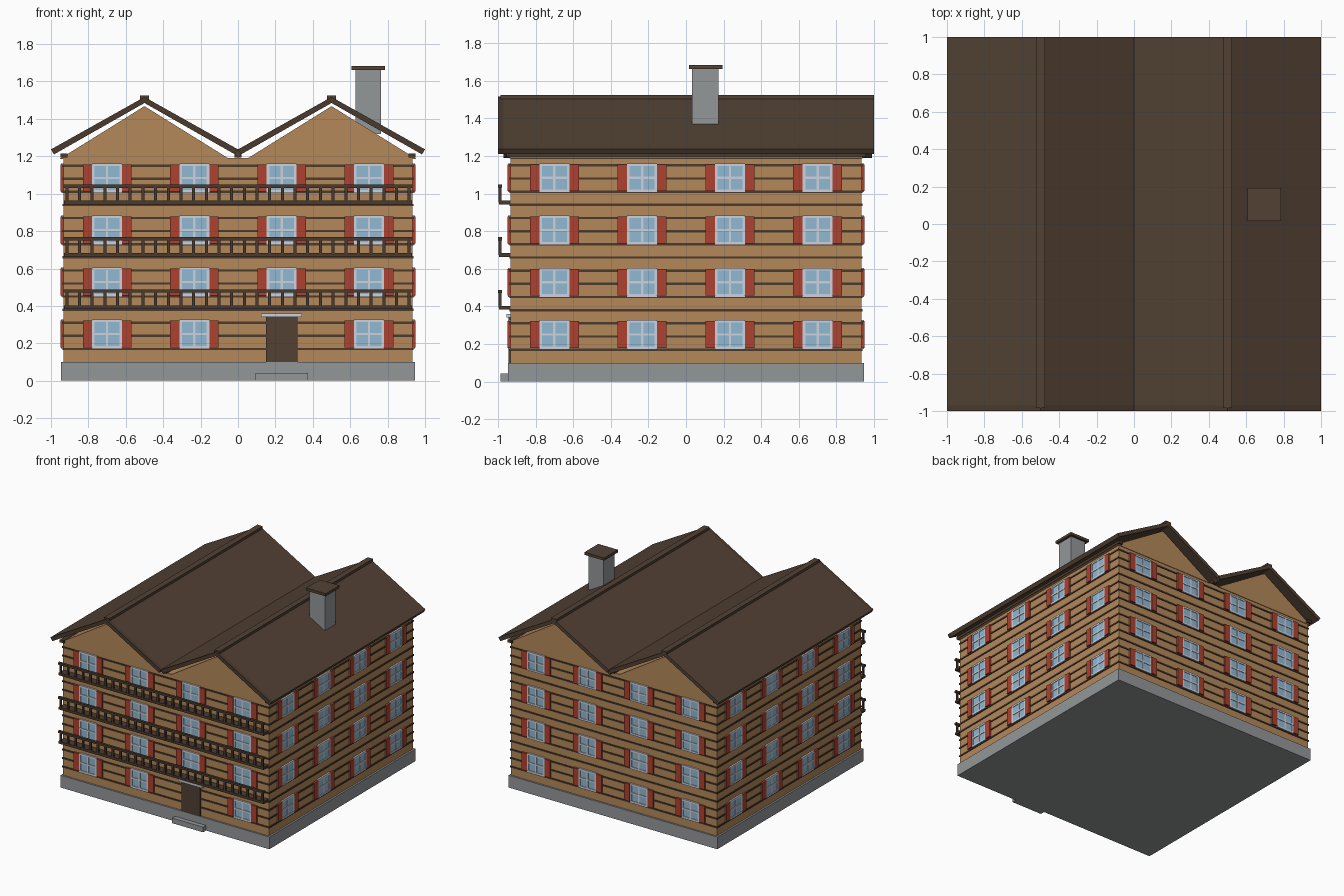
import bpy, bmesh, math
from mathutils import Matrix, Vector

if "Cube" in bpy.data.objects:
    bpy.data.objects.remove(bpy.data.objects["Cube"])


def material(name, r, g, b):
    def lin(c):
        c /= 255
        return c / 12.92 if c <= 0.04045 else ((c + 0.055) / 1.055) ** 2.4
    m = bpy.data.materials.new(name)
    m.diffuse_color = (lin(r), lin(g), lin(b), 1)
    m.use_nodes = True
    m.node_tree.nodes["Principled BSDF"].inputs["Base Color"].default_value = m.diffuse_color
    return m


WOOD = material("honey_wood", 180, 137, 90)
ROOF = material("roof_brown", 82, 65, 52)
TRIM = material("dark_trim", 74, 58, 46)
STONE = material("grey_stone", 148, 151, 153)
RED = material("shutter_red", 174, 66, 48)
GLASS = material("window_glass", 144, 184, 210)
FRAME = material("frame_white", 205, 210, 220)


def finish(name, bm, mat):
    bmesh.ops.recalc_face_normals(bm, faces=bm.faces)
    me = bpy.data.meshes.new(name)
    bm.to_mesh(me)
    bm.free()
    me.materials.append(mat)
    ob = bpy.data.objects.new(name, me)
    bpy.context.collection.objects.link(ob)
    return ob


def add_box(bm, x0, x1, y0, y1, z0, z1, turn=Matrix()):
    mid = Matrix.Translation(((x0 + x1) / 2, (y0 + y1) / 2, (z0 + z1) / 2))
    size = Matrix.Diagonal((x1 - x0, y1 - y0, z1 - z0, 1))
    bmesh.ops.create_cube(bm, size=1, matrix=turn @ mid @ size)


def boxes(name, mat, items):
    bm = bmesh.new()
    for it in items:
        add_box(bm, *it)
    return finish(name, bm, mat)


def prism(name, mat, outlines, y0, y1):
    """Extrude closed (x, z) outlines along y."""
    bm = bmesh.new()
    for pts in outlines:
        f = bm.faces.new([bm.verts.new((x, y0, z)) for x, z in pts])
        ext = bmesh.ops.extrude_face_region(bm, geom=[f])
        vs = [v for v in ext["geom"] if isinstance(v, bmesh.types.BMVert)]
        bmesh.ops.translate(bm, verts=vs, vec=(0, y1 - y0, 0))
    return finish(name, bm, mat)


# Base, walls and entrance step
boxes("foundation", STONE, [(-.947, .947, -.947, .947, 0, .10)])
boxes("entrance_step", STONE, [(.093, .373, -.985, -.94, 0, .042)])
boxes("walls", WOOD, [(-.933, .933, -.933, .933, .10, 1.19)])

# Dark seams between the wall planks
boxes("plank_seams", TRIM, [(-.939, .939, -.939, .939, .164 + .07 * i, .176 + .07 * i)
                            for i in range(15)])

# Twin gables
prism("gables", WOOD, [[(c - .455, 1.185), (c + .455, 1.185), (c, 1.468)]
                       for c in (-.5, .5)], -.938, .938)
boxes("eave_beams", TRIM, [(x - .018, x + .018, -.955, .955, 1.193, 1.215)
                           for x in (-.93, 0, .93)])

# Roof slabs, front bargeboards and ridge caps
slabs = []
for c in (-.5, .5):
    for s in (-1, 1):
        slabs.append([(c + s * .5, 1.237), (c, 1.517), (c, 1.485), (c + s * .484, 1.210)])
prism("roof_slabs", ROOF, slabs, -.97, 1.0)
prism("bargeboards", TRIM, slabs, -1.0, -.97)
boxes("ridge_caps", ROOF, [(c - .024, c + .024, -.985, 1.0, 1.487, 1.524)
                           for c in (-.5, .5)])
prism("valley_strip", ROOF, [[(-.04, 1.235), (.04, 1.235), (0, 1.19)]], -.97, .99)

# Chimney
boxes("chimney", STONE, [(.628, .765, .032, .173, 1.32, 1.665)])
boxes("chimney_cap", ROOF, [(.607, .785, .015, .193, 1.662, 1.684)])

# Windows on all four sides, leaving out the front door position
glass, frames, shutters = [], [], []
for side in range(4):
    turn = Matrix.Rotation(math.radians(90 * side), 4, "Z")
    for row in range(4):
        z = .25 + .278 * row
        for col in range(4):
            if side == 0 and row == 0 and col == 2:
                continue
            x = -.70 + .4667 * col
            glass.append((x - .075, x + .075, -.941, -.93, z - .073, z + .073, turn))
            for dx, w in ((-.073, .007), (0, .006), (.073, .007)):
                frames.append((x + dx - w, x + dx + w, -.945, -.93, z - .076, z + .076, turn))
            for dz, w in ((-.070, .007), (0, .006), (.070, .007)):
                frames.append((x - .08, x + .08, -.946, -.93, z + dz - w, z + dz + w, turn))
            for s in (-1, 1):
                cx = x + s * .105
                shutters.append((cx - .025, cx + .025, -.948, -.93, z - .071, z + .071, turn))
boxes("window_glass", GLASS, glass)
boxes("window_frames", FRAME, frames)
boxes("shutters", RED, shutters)

# Front door with lintel
boxes("door", ROOF, [(.150, .317, -.945, -.93, .10, .343)])
boxes("door_lintel", FRAME, [(.123, .343, -.955, -.93, .341, .359)])

# Three front balconies
decks, rails, posts = [], [], []
for level in range(3):
    z = .383 + .28 * level
    decks.append((-.93, .93, -.995, -.93, z, z + .02))
    rails.append((-.933, .933, -.999, -.979, z + .088, z + .105))
    for i in range(28):
        x = -.915 + 1.83 * i / 27
        posts.append((x - .008, x + .008, -.996, -.982, z + .01, z + .095))
boxes("balcony_decks", TRIM, decks)
boxes("balcony_rails", TRIM, rails)
boxes("balcony_posts", TRIM, posts)
